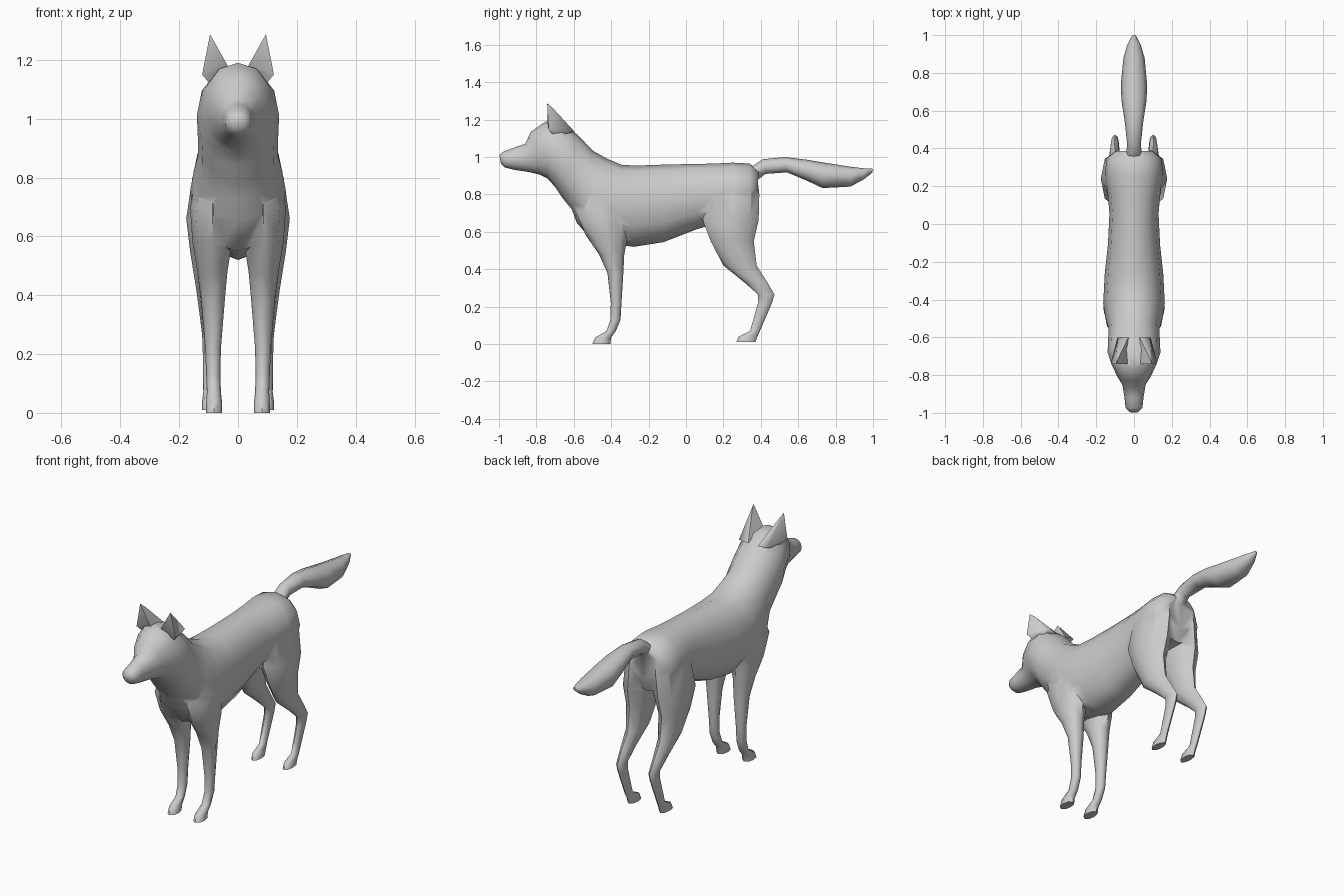
import bpy, bmesh, math
from mathutils import Vector

if "Cube" in bpy.data.objects:
    bpy.data.objects.remove(bpy.data.objects["Cube"])

grey = bpy.data.materials.new("grey coat")
grey.diffuse_color = (0.6, 0.6, 0.6, 1)
grey.use_nodes = True
grey.node_tree.nodes["Principled BSDF"].inputs["Base Color"].default_value = grey.diffuse_color


def loft(name, rings):
    """Skin a closed tube through rings of points, capping both ends."""
    bm = bmesh.new()
    loops = [[bm.verts.new(p) for p in ring] for ring in rings]
    n = len(loops[0])
    for a, b in zip(loops, loops[1:]):
        for i in range(n):
            j = (i + 1) % n
            bm.faces.new((a[i], a[j], b[j], b[i]))
    bm.faces.new(loops[0])
    bm.faces.new(loops[-1])
    return finish(name, bm)


def finish(name, bm):
    bmesh.ops.recalc_face_normals(bm, faces=bm.faces)
    mesh = bpy.data.meshes.new(name)
    bm.to_mesh(mesh)
    bm.free()
    mesh.materials.append(grey)
    ob = bpy.data.objects.new(name, mesh)
    bpy.context.collection.objects.link(ob)
    return ob


def curve_power(v, e):
    return math.copysign(abs(v) ** e, v)


def spine_ring(y_top, z_top, y_bot, z_bot, width, n=12):
    """Cross-section spanned between a back point and a belly point."""
    top, bot = Vector((0, y_top, z_top)), Vector((0, y_bot, z_bot))
    mid, half = (top + bot) / 2, (top - bot) / 2
    pts = []
    for i in range(n):
        a = math.tau * i / n
        pts.append(mid + half * math.cos(a)
                   + Vector((width * curve_power(math.sin(a), 0.9), 0, 0)))
    return pts


def leg_ring(side, z, y_front, y_back, x_in, x_out, n=8):
    """Level cross-section of a leg."""
    cx, cy = (x_in + x_out) / 2, (y_front + y_back) / 2
    rx, ry = (x_out - x_in) / 2, (y_back - y_front) / 2
    return [(side * (cx + rx * curve_power(math.cos(math.tau * i / n), 0.9)),
             cy + ry * math.sin(math.tau * i / n), z) for i in range(n)]


# Nose to rump: back y, back z, belly y, belly z, half width
body = loft("body", [spine_ring(*r) for r in [
    (-.998, 1.01, -.99, .965, .025), (-.975, 1.03, -.97, .945, .045),
    (-.92, 1.05, -.92, .932, .05), (-.86, 1.07, -.84, .92, .062),
    (-.83, 1.135, -.78, .905, .09), (-.75, 1.19, -.74, .885, .118),
    (-.66, 1.18, -.70, .84, .14), (-.58, 1.12, -.66, .78, .137),
    (-.50, 1.035, -.61, .72, .135), (-.42, .99, -.585, .65, .15),
    (-.34, .957, -.50, .55, .163), (-.25, .955, -.28, .52, .155),
    (-.10, .96, -.12, .545, .138), (.05, .963, .06, .615, .13),
    (.15, .965, .15, .64, .138), (.25, .97, .25, .66, .152),
    (.34, .965, .35, .67, .148), (.388, .93, .38, .74, .10)]])

# Tail
tail = loft("tail", [spine_ring(*r, n=8) for r in [
    (.34, .94, .36, .86, .045), (.41, .988, .425, .91, .036),
    (.53, 1.0, .54, .918, .048), (.65, .985, .65, .872, .066),
    (.74, .97, .73, .834, .07), (.88, .948, .88, .842, .056),
    (.95, .94, .95, .88, .035), (1.0, .937, .995, .915, .01)]])

# Legs: height, front y, back y, inner x, outer x
FRONT = [
    (.84, -.55, -.30, .03, .125), (.70, -.585, -.30, .012, .163),
    (.58, -.535, -.31, .02, .155), (.48, -.465, -.33, .036, .138),
    (.38, -.42, -.335, .045, .125), (.22, -.402, -.345, .058, .112),
    (.13, -.405, -.35, .06, .108), (.07, -.425, -.375, .058, .106),
    (.035, -.485, -.40, .054, .108), (0, -.502, -.405, .054, .108)]
HIND = [
    (.90, .14, .38, .03, .12), (.80, .11, .392, .012, .155),
    (.66, .09, .388, .015, .176), (.55, .132, .362, .04, .163),
    (.42, .20, .378, .06, .142), (.33, .312, .435, .075, .13),
    (.265, .385, .473, .08, .122), (.22, .385, .46, .082, .12),
    (.07, .342, .395, .084, .118), (.04, .282, .382, .076, .122),
    (.01, .268, .372, .076, .122)]

parts = [tail]
for side, word in ((1, "left"), (-1, "right")):
    for kind, rows in (("front", FRONT), ("hind", HIND)):
        parts.append(loft(f"{word}_{kind}_leg", [leg_ring(side, *r) for r in rows]))

    # Ear: pointed wedge running back into the neck
    bm = bmesh.new()
    for p in ((.095, -.742, 1.287), (.085, -.715, 1.265), (.122, -.735, 1.15),
              (.035, -.74, 1.18), (.08, -.70, 1.10), (.03, -.60, 1.135),
              (.088, -.60, 1.14)):
        bm.verts.new((side * p[0], p[1], p[2]))
    bmesh.ops.convex_hull(bm, input=bm.verts)
    parts.append(finish(f"{word}_ear", bm))

# Fuse every part into one skin
bpy.context.view_layer.objects.active = body
for part in parts:
    mod = body.modifiers.new("fuse", 'BOOLEAN')
    mod.operation, mod.solver, mod.object = 'UNION', 'EXACT', part
    bpy.ops.object.modifier_apply(modifier=mod.name)
    bpy.data.objects.remove(part)

body.select_set(True)
bpy.ops.object.shade_smooth_by_angle(angle=math.radians(60))
